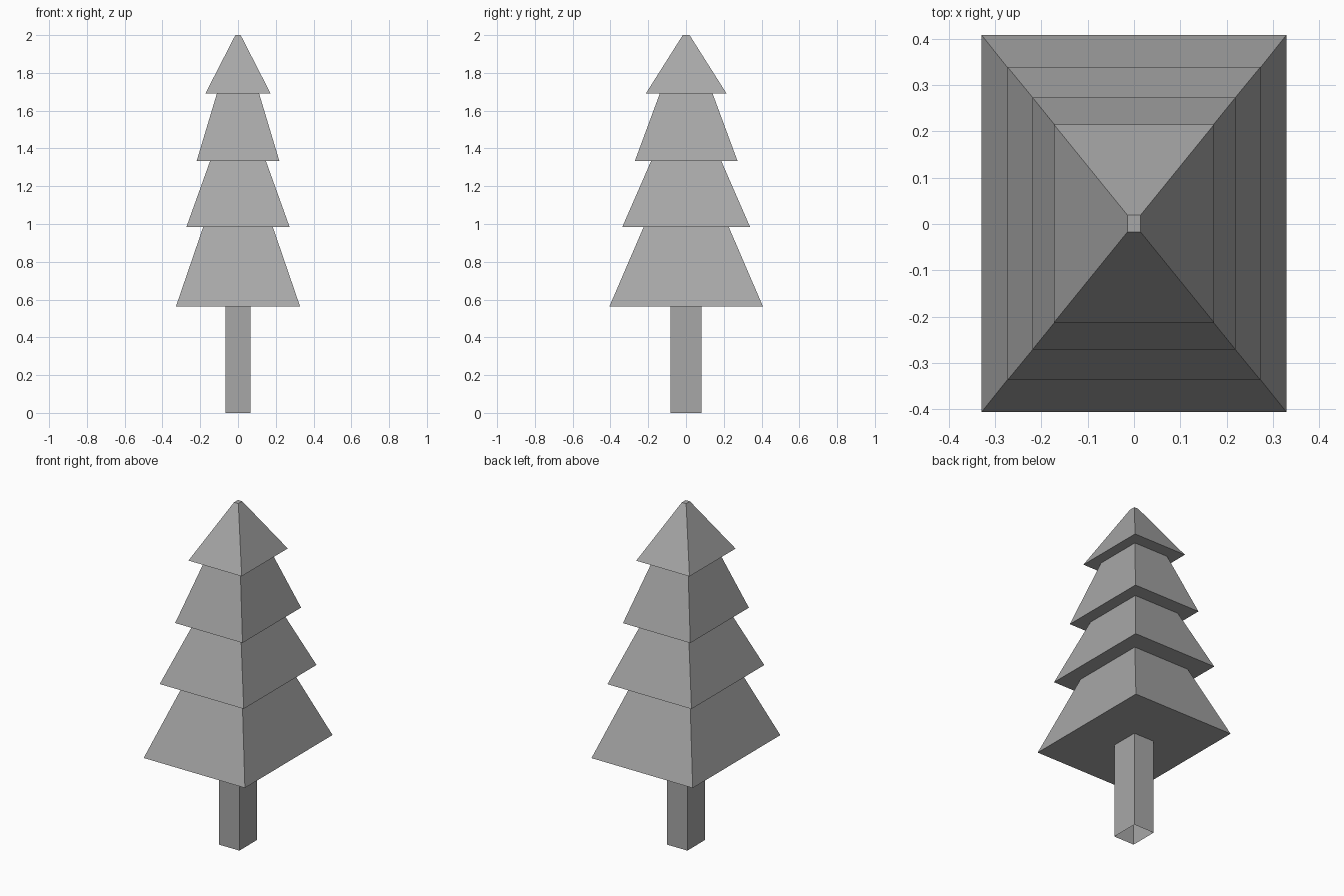
import bpy
import bmesh

cube = bpy.data.objects.get("Cube")
if cube:
    bpy.data.objects.remove(cube, do_unlink=True)

# One flat grey for the whole tree
grey = bpy.data.materials.new("plain grey")
grey.use_nodes = True
colour = (0.39, 0.39, 0.39, 1)
grey.diffuse_color = colour
grey.node_tree.nodes["Principled BSDF"].inputs["Base Color"].default_value = colour


def frustum(name, bottom, top, z0, z1, y=0.0, cap_bottom=True, cap_top=True):
    """Four-sided block tapering from half-sizes bottom (x, y) to top (x, y)."""
    bm = bmesh.new()
    corners = ((-1, -1), (1, -1), (1, 1), (-1, 1))
    low, high = [
        [bm.verts.new((sx * half[0], y + sy * half[1], z)) for sx, sy in corners]
        for half, z in ((bottom, z0), (top, z1))
    ]
    for i in range(4):
        j = (i + 1) % 4
        bm.faces.new((low[i], low[j], high[j], high[i]))
    if cap_bottom:
        bm.faces.new(low[::-1])
    if cap_top:
        bm.faces.new(high)
    mesh = bpy.data.meshes.new(name)
    bm.to_mesh(mesh)
    bm.free()
    mesh.materials.append(grey)
    obj = bpy.data.objects.new(name, mesh)
    bpy.context.collection.objects.link(obj)
    return obj


# Trunk, open at the foot
frustum("trunk", (0.067, 0.083), (0.067, 0.083), 0, 0.562,
        cap_bottom=False, cap_top=False)

# Foliage tiers from bottom to tip: base half-size, top half-size, height range
tiers = (
    ("lowest_foliage", (0.329, 0.407), (0.184, 0.225), 0.562, 0.985),
    ("lower_foliage", (0.273, 0.338), (0.148, 0.186), 0.985, 1.333),
    ("upper_foliage", (0.219, 0.272), (0.112, 0.140), 1.333, 1.69),
    ("tip_foliage", (0.173, 0.214), (0.014, 0.018), 1.69, 2.0),
)
for name, base, top, z0, z1 in tiers:
    frustum(name, base, top, z0, z1, y=0.001, cap_top=(name == "tip_foliage"))
